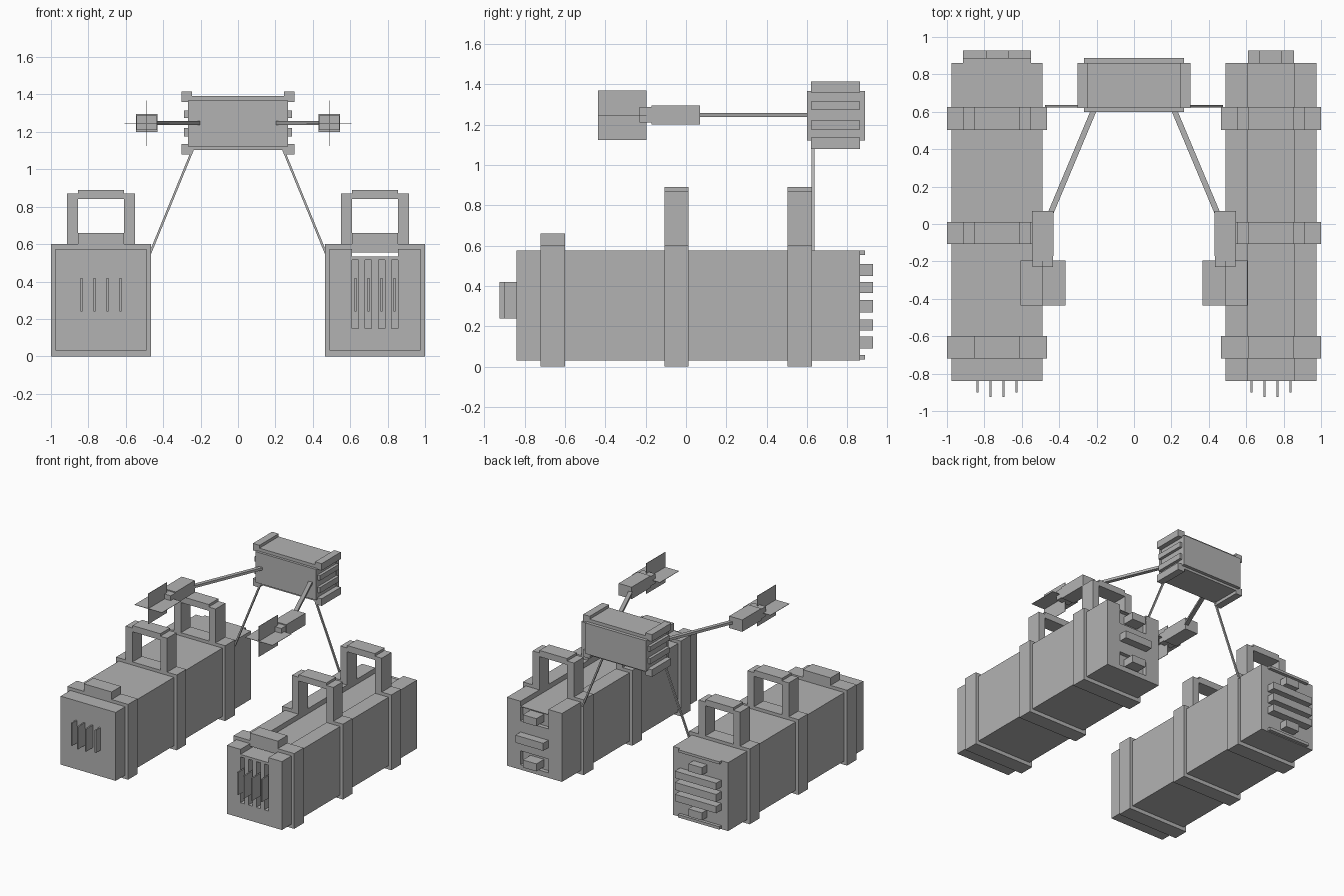
import bpy, bmesh
from mathutils import Vector

if "Cube" in bpy.data.objects:
    bpy.data.objects.remove(bpy.data.objects["Cube"])

mat = bpy.data.materials.new("plain grey")
mat.diffuse_color = (0.45, 0.45, 0.45, 1)
mat.use_nodes = True
mat.node_tree.nodes["Principled BSDF"].inputs["Base Color"].default_value = mat.diffuse_color


def finish(name, bm):
    me = bpy.data.meshes.new(name)
    bm.to_mesh(me)
    bm.free()
    me.materials.append(mat)
    ob = bpy.data.objects.new(name, me)
    bpy.context.collection.objects.link(ob)
    return ob


def box(name, x, y, z, s=1):
    """Box from (min, max) ranges, x multiplied by the side sign."""
    bm = bmesh.new()
    bmesh.ops.create_cube(bm, size=1)
    for v in bm.verts:
        v.co = Vector((s * (sum(x) / 2 + v.co.x * (x[1] - x[0])),
                       sum(y) / 2 + v.co.y * (y[1] - y[0]),
                       sum(z) / 2 + v.co.z * (z[1] - z[0])))
    bmesh.ops.recalc_face_normals(bm, faces=bm.faces)
    return finish(name, bm)


def rod(name, a, b, w, h):
    """Square bar between two points."""
    a, b = Vector(a), Vector(b)
    d = b - a
    bm = bmesh.new()
    bmesh.ops.create_cube(bm, size=1)
    rot = d.to_track_quat('Y', 'Z')
    for v in bm.verts:
        v.co = (a + b) / 2 + rot @ Vector((v.co.x * w, v.co.y * d.length, v.co.z * h))
    return finish(name, bm)


def cut(ob, cutters):
    for c in cutters:
        m = ob.modifiers.new("cut", 'BOOLEAN')
        m.operation = 'DIFFERENCE'
        m.solver = 'EXACT'
        m.object = c
        bpy.context.view_layer.objects.active = ob
        bpy.ops.object.modifier_apply(modifier=m.name)
        bpy.data.objects.remove(c)


MID = (0.61, 0.855)      # central channel of each crate
WIDE = (0.55, 0.915)     # handle width
SMALL = (0.67, 0.79)     # short rear pegs
SLOTS = [0.61 + 0.07 * i for i in range(4)]

for s, side in ((-1, "left"), (1, "right")):
    # long crate with top channel and front vents
    body = box(side + "_crate", (0.49, 0.975), (-0.84, 0.862), (0.03, 0.575), s)
    cutters = [box("cutter", MID, (-1, 1), (0.535, 0.7), s)]
    for x in SLOTS:
        cutters.append(box("cutter", (x, x + 0.035), (-0.9, -0.79), (0.15, 0.515), s))
    if s > 0:
        for z in ((0.42, 0.53), (0.07, 0.18)):
            cutters.append(box("cutter", MID, (0.83, 0.95), z, s))
    cut(body, cutters)

    # vent fins
    for i, x in enumerate(SLOTS):
        tip = -0.925 if i in (1, 2) else -0.90
        box(side + "_vent_fin", (x + 0.012, x + 0.023), (tip, -0.785), (0.24, 0.42), s)

    # wrapping bands
    for y in ((-0.72, -0.60), (-0.107, 0.012), (0.503, 0.625)):
        band = box(side + "_band", (0.465, 1.0), y, (0, 0.6), s)
        cut(band, [box("cutter", MID, (-1, 1), (0.53, 0.7), s)])
    box(side + "_latch", MID, (-0.72, -0.60), (0.555, 0.66), s)

    # carry handles
    for y in ((-0.107, 0.012), (0.503, 0.625)):
        for x in ((0.55, 0.61), (0.855, 0.915)):
            box(side + "_handle_post", x, y, (0.565, 0.87), s)
        box(side + "_handle_grip", MID, y, (0.84, 0.89), s)

    # rear pegs and slats
    for z in ((0.45, 0.51), (0.09, 0.15)):
        box(side + "_rear_peg", SMALL, (0.82, 0.927), z, s)
    if s < 0:
        for z in ((0.365, 0.42), (0.27, 0.33), (0.18, 0.235)):
            box("left_rear_slat", WIDE, (0.85, 0.927), z, s)
        for z in ((0.555, 0.575), (0.035, 0.058)):
            box("left_rear_lip", WIDE, (0.855, 0.887), z, s)
    else:
        box("right_rear_slat", MID, (0.85, 0.927), (0.27, 0.33), s)

    # cable from hub to crate
    rod(side + "_cable", (s * 0.24, 0.63, 1.11), (s * 0.47, 0.63, 0.55), 0.014, 0.012)

    # arm, pod and crossed fins
    rod(side + "_arm", (s * 0.21, 0.62, 1.247), (s * 0.445, 0.06, 1.247), 0.03, 0.02)
    box(side + "_pod", (0.43, 0.545), (-0.17, 0.07), (1.2, 1.295), s)
    box(side + "_pod_nose", (0.432, 0.543), (-0.23, -0.17), (1.21, 1.287), s)
    box(side + "_upright_fin", (0.486, 0.489), (-0.437, -0.197), (1.125, 1.368), s)
    box(side + "_flat_fin", (0.367, 0.608), (-0.435, -0.195), (1.2455, 1.2485), s)

    # hub side rails and ribs
    for z in ((1.36, 1.415), (1.078, 1.135)):
        box(side + "_hub_rail", (0.245, 0.303), (0.62, 0.862), z, s)
    for z in ((1.275, 1.315), (1.175, 1.22)):
        box(side + "_hub_rib", (0.25, 0.288), (0.62, 0.862), z, s)

# central hub
box("hub_core", (-0.265, 0.265), (0.62, 0.862), (1.103, 1.392))
box("hub_front_plate", (-0.268, 0.268), (0.6, 0.625), (1.122, 1.367))
box("hub_back_plate", (-0.268, 0.268), (0.855, 0.888), (1.122, 1.367))
